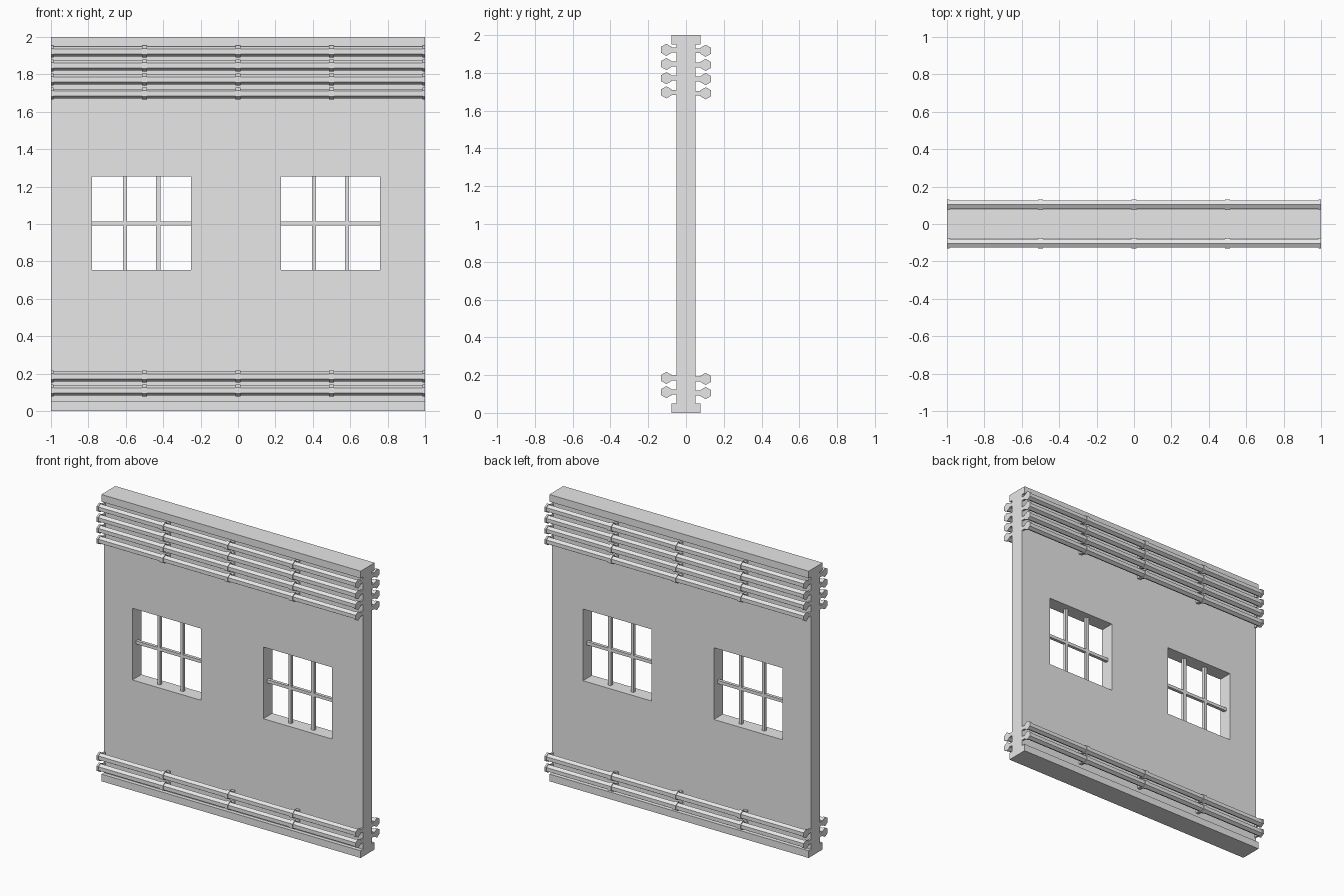
import bpy
import bmesh
import math
from mathutils import Matrix, Vector

cube = bpy.data.objects.get("Cube")
if cube:
    bpy.data.objects.remove(cube, do_unlink=True)

grey = bpy.data.materials.new("plain_grey")
grey.use_nodes = True
GREY = (0.8, 0.8, 0.8, 1)
grey.diffuse_color = GREY
grey.node_tree.nodes["Principled BSDF"].inputs["Base Color"].default_value = GREY


def finish(name, bm):
    bmesh.ops.recalc_face_normals(bm, faces=bm.faces)
    mesh = bpy.data.meshes.new(name)
    bm.to_mesh(mesh)
    bm.free()
    mesh.materials.append(grey)
    obj = bpy.data.objects.new(name, mesh)
    bpy.context.collection.objects.link(obj)
    return obj


def add_box(bm, low, high):
    low, high = Vector(low), Vector(high)
    size = Matrix.Diagonal((*(high - low), 1))
    bmesh.ops.create_cube(bm, size=1, matrix=Matrix.Translation((low + high) / 2) @ size)


def add_prism(bm, profile, x0, x1):
    """Extrude a (y, z) profile along x."""
    face = bm.faces.new([bm.verts.new((x0, y, z)) for y, z in profile])
    result = bmesh.ops.extrude_face_region(bm, geom=[face])
    moved = [v for v in result["geom"] if isinstance(v, bmesh.types.BMVert)]
    bmesh.ops.translate(bm, verts=moved, vec=(x1 - x0, 0, 0))
    bm.faces.ensure_lookup_table()
    if not face.is_valid or len(face.link_loops if hasattr(face, "link_loops") else face.loops) == 0:
        return


def hexagon(y, z, radius):
    """Six-sided profile with a corner at the top."""
    return [(y + radius * math.sin(i * math.pi / 3), z + radius * math.cos(i * math.pi / 3))
            for i in range(6)]


# Wall panel with a wider ledge along the bottom and top
WALL, LEDGE, RIM = 0.05, 0.077, 0.05
half = [(LEDGE, 0), (LEDGE, RIM), (WALL, RIM), (WALL, 2 - RIM), (LEDGE, 2 - RIM), (LEDGE, 2)]
bm = bmesh.new()
add_prism(bm, half + [(-y, z) for y, z in reversed(half)], -1, 1)
wall = finish("wall", bm)

# Window openings
SILL, HEAD, WIDTH = 0.755, 1.255, 0.53
windows = {"right_window": -0.78, "left_window": 0.23}
bm = bmesh.new()
for x in windows.values():
    add_box(bm, (x, -0.2, SILL), (x + WIDTH, 0.2, HEAD))
cutter = finish("window_cutter", bm)
cutter.hide_render = True
cut = wall.modifiers.new("openings", "BOOLEAN")
cut.object = cutter
cut.solver = "EXACT"
bpy.context.view_layer.objects.active = wall
bpy.ops.object.modifier_apply(modifier=cut.name)
bpy.data.objects.remove(cutter, do_unlink=True)

# Window bars, two upright and one across
BAR = 0.011
for name, x in windows.items():
    bm = bmesh.new()
    for step in (1, 2):
        cx = x + WIDTH * step / 3
        add_box(bm, (cx - BAR, -BAR, SILL), (cx + BAR, BAR, HEAD))
    mid = (SILL + HEAD) / 2 - 0.003
    add_box(bm, (x, -BAR, mid - BAR), (x + WIDTH, BAR, mid + BAR))
    finish(name + "_bars", bm)

# Pipes on both faces, held by collars on short stems
PIPE_Y, PITCH, CLIP = 0.104, 0.075, 0.0125
rows = [0.108 + PITCH * i for i in range(2)] + [1.695 + PITCH * i for i in range(4)]
for side, sign, shift in (("front", -1, 0.002), ("back", 1, -0.003)):
    pipes, clips = bmesh.new(), bmesh.new()
    for row in rows:
        z = row + shift
        y = sign * PIPE_Y
        add_prism(pipes, hexagon(y, z, 0.026), -1, 1)
        for i in range(5):
            x = -1 + i * 0.5
            x0, x1 = max(x - CLIP, -1), min(x + CLIP, 1)
            add_prism(clips, hexagon(y, z, 0.032), x0, x1)
            ends = sorted((sign * WALL, sign * 0.08))
            add_box(clips, (x0, ends[0], z - 0.013), (x1, ends[1], z + 0.013))
    finish(side + "_pipes", pipes)
    finish(side + "_pipe_clips", clips)
